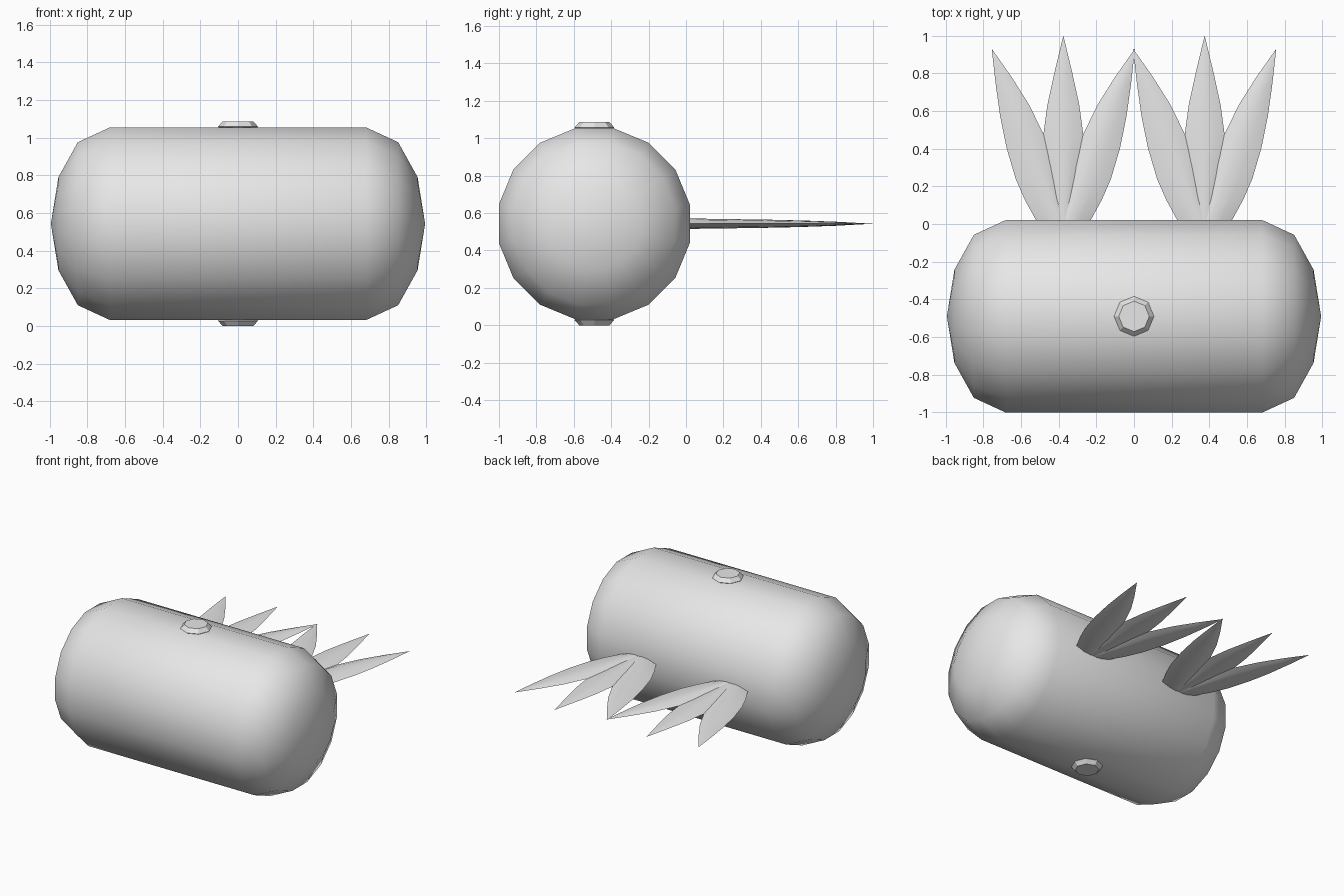
import bpy, bmesh, math
from mathutils import Vector

if "Cube" in bpy.data.objects:
    bpy.data.objects.remove(bpy.data.objects["Cube"])

CY, CZ = -0.49, 0.543      # body axis

grey = bpy.data.materials.new("light grey")
grey.diffuse_color = (0.8, 0.8, 0.8, 1)
grey.use_nodes = True
grey.node_tree.nodes["Principled BSDF"].inputs["Base Color"].default_value = grey.diffuse_color


def loft(name, rings, sharp_angle=None):
    """Skin closed rings; one-point rings become tips, others get end caps."""
    bm = bmesh.new()
    vs = [[bm.verts.new(p) for p in r] for r in rings]
    for a, b in zip(vs, vs[1:]):
        n = max(len(a), len(b))
        for i in range(n):
            j = (i + 1) % n
            if len(a) == 1:
                bm.faces.new((a[0], b[j], b[i]))
            elif len(b) == 1:
                bm.faces.new((a[i], a[j], b[0]))
            else:
                bm.faces.new((a[i], a[j], b[j], b[i]))
    for end in (vs[0], vs[-1]):
        if len(end) > 1:
            bm.faces.new(end)
    bmesh.ops.recalc_face_normals(bm, faces=bm.faces)
    me = bpy.data.meshes.new(name)
    bm.to_mesh(me)
    bm.free()
    me.materials.append(grey)
    if sharp_angle is not None:
        me.polygons.foreach_set("use_smooth", [True] * len(me.polygons))
        me.set_sharp_from_angle(angle=math.radians(sharp_angle))
    ob = bpy.data.objects.new(name, me)
    bpy.context.collection.objects.link(ob)
    return ob


# Capsule body lying along x, 16 sides with flats facing up, down and sideways
half = [(0.68, 0.521), (0.85, 0.441), (0.953, 0.252), (0.993, 0)]
profile = [(-x, r) for x, r in reversed(half)] + half
rings = []
for x, r in profile:
    if r == 0:
        rings.append([(x, CY, CZ)])
    else:
        angles = [math.radians(11.25 + 22.5 * k) for k in range(16)]
        rings.append([(x, CY + r * math.cos(a), CZ + r * math.sin(a)) for a in angles])
loft("body", rings, 60)

# Octagonal knobs above and below
for name, s in (("top_knob", 1), ("bottom_knob", -1)):
    loft(name, [[(r * math.cos(k * math.pi / 4), CY + r * math.sin(k * math.pi / 4), CZ + s * h)
                 for k in range(8)]
                for h, r in ((0.49, 0.08), (0.515, 0.106), (0.543, 0.081))])

# Lens cross-section of a blade: (across, thickness)
LENS = [(-1, 0), (-0.5, 0.75), (0, 1), (0.5, 0.75), (1, 0), (0.5, -0.75), (0, -1), (-0.5, -0.75)]
# Blade stations: (distance along, outer half width, inner half width, half thickness)
SIDE = [(0, 0.075, 0.05, 0.027), (0.12, 0.11, 0.06, 0.027), (0.24, 0.126, 0.07, 0.026),
        (0.36, 0.131, 0.082, 0.024), (0.53, 0.117, 0.092, 0.021), (0.7, 0.088, 0.078, 0.017),
        (0.87, 0.048, 0.045, 0.011), (1.05, 0, 0, 0)]
MIDDLE = [(0, 0.06, 0.06, 0.025), (0.2, 0.07, 0.07, 0.025), (0.38, 0.088, 0.088, 0.023),
          (0.53, 0.105, 0.105, 0.021), (0.68, 0.085, 0.085, 0.017), (0.85, 0.048, 0.048, 0.011),
          (1.05, 0, 0, 0)]


def blade(name, root, tip, stations, outer_sign):
    root, tip = Vector(root), Vector(tip)
    u = (tip - root).normalized()
    n = Vector((u.y, -u.x, 0)) * outer_sign
    rings = []
    for t, wo, wi, h in stations:
        c = root + u * t
        if h == 0:
            rings.append([tip])
        else:
            rings.append([c + n * (a * (wo if a > 0 else wi)) + Vector((0, 0, b * h))
                          for a, b in LENS])
    loft(name, rings, 35)


# Two fans of three blades behind the body
for side, cx in (("left", -0.375), ("right", 0.375)):
    root = (cx, -0.05, CZ)
    blade(side + "_fan_middle_blade", root, (cx, 1.0, CZ), MIDDLE, 1)
    for label, s in (("a", -1), ("b", 1)):
        blade(side + "_fan_side_blade_" + label, root, (cx + s * 0.38, 0.93, CZ), SIDE, s)
